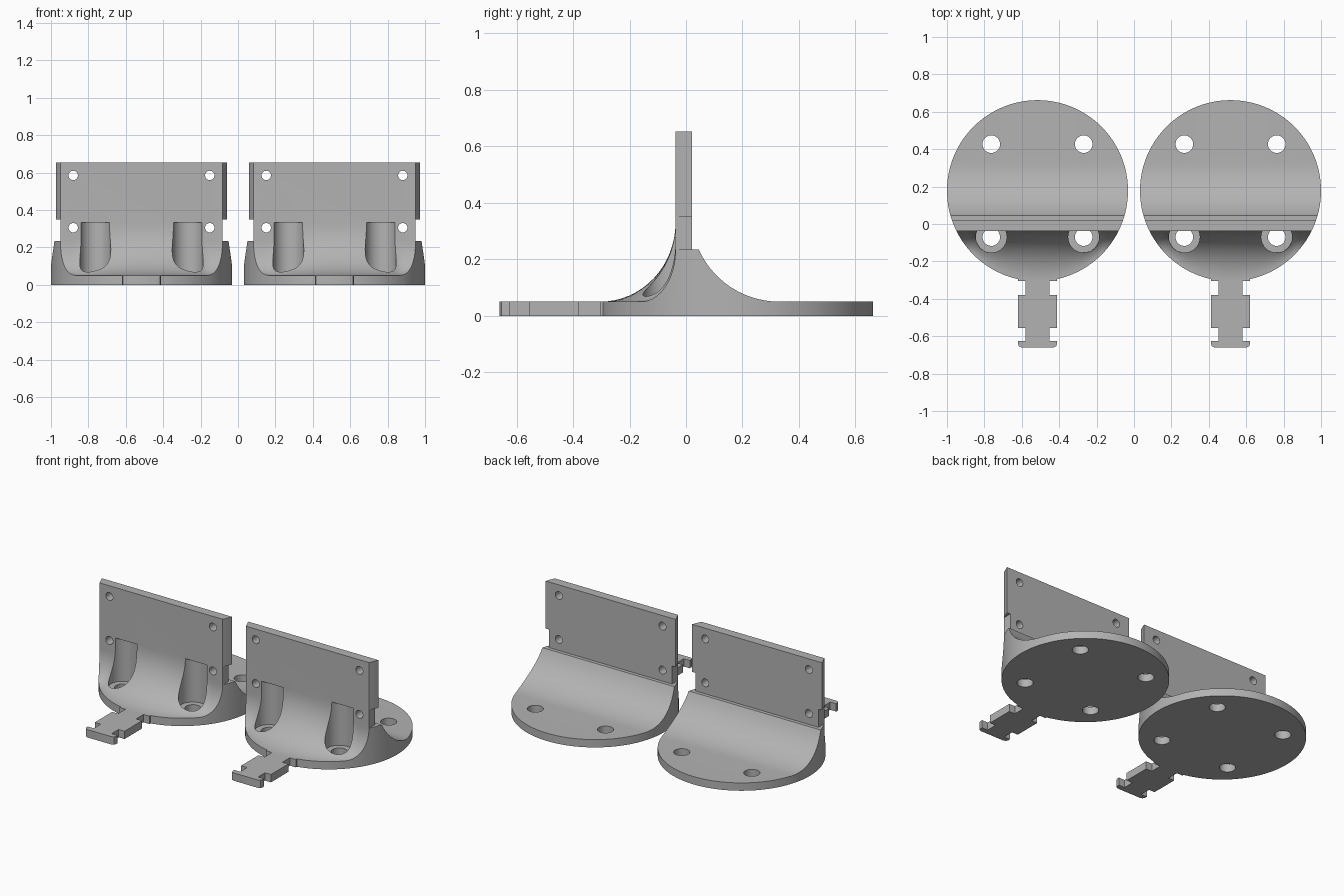
import bpy, bmesh, math

if "Cube" in bpy.data.objects:
    bpy.data.objects.remove(bpy.data.objects["Cube"])

R, CY, T = 0.484, 0.178, 0.05      # disc radius, disc centre y, base thickness
PF, PB = -0.037, 0.022             # plate front and back
grey = bpy.data.materials.new("grey plastic")
grey.diffuse_color = (0.45, 0.45, 0.45, 1)
grey.use_nodes = True
grey.node_tree.nodes["Principled BSDF"].inputs["Base Color"].default_value = grey.diffuse_color


def make(name, bm):
    bmesh.ops.recalc_face_normals(bm, faces=bm.faces)
    me = bpy.data.meshes.new(name)
    bm.to_mesh(me)
    bm.free()
    me.materials.append(grey)
    ob = bpy.data.objects.new(name, me)
    bpy.context.collection.objects.link(ob)
    return ob


def loft(name, sections):
    """Skin a list of equal-length closed loops and cap both ends."""
    bm = bmesh.new()
    rings = [[bm.verts.new(p) for p in s] for s in sections]
    n = len(rings[0])
    for a, b in zip(rings, rings[1:]):
        for i in range(n):
            j = (i + 1) % n
            bm.faces.new((a[i], a[j], b[j], b[i]))
    bm.faces.new(rings[0])
    bm.faces.new(rings[-1])
    return make(name, bm)


def cylinder(name, x, y, r, z0, z1, n=40):
    ring = [(x + r * math.cos(2 * math.pi * i / n), y + r * math.sin(2 * math.pi * i / n))
            for i in range(n)]
    return loft(name, [[(px, py, z) for px, py in ring] for z in (z0, z1)])


def boolean(ob, tool, op):
    m = ob.modifiers.new("cut", 'BOOLEAN')
    m.object, m.operation, m.solver = tool, op, 'EXACT'
    bpy.context.view_layer.objects.active = ob
    bpy.ops.object.modifier_apply(modifier=m.name)
    bpy.data.objects.remove(tool)


def section(x):
    """Side profile of the base with its rear and front fillets at x."""
    edge = CY - math.sqrt(max(R * R - x * x, 0))
    a = max(PF - edge - 0.003, 0.122)
    b = 0.185 + 0.095 * min(1, (a - 0.122) / 0.08)
    rr, end = 0.312, math.asin(0.285 / 0.312)
    pts = [(0.75, 0), (0.75, T)]
    for i in range(15):                                  # rear fillet
        t = end * i / 14
        pts.append((0.33 - rr * math.sin(t), T + rr * (1 - math.cos(t))))
    pts += [(0.0, 0.235), (0.0, T + b)]
    for i in range(17):                                  # front fillet
        t = math.pi / 2 * (1 - i / 16)
        pts.append((PF - a + a * math.sin(t), T + b * (1 - math.cos(t))))
    pts += [(-0.5, T), (-0.5, 0)]
    return [(x, y, z) for y, z in pts]


# filleted base trimmed to the round disc
N = 56
body = loft("bracket", [section(-0.52 + 1.04 * i / N) for i in range(N + 1)])
boolean(body, cylinder("trim", 0, CY, R, -0.1, 1, 128), 'INTERSECT')

# upright plate, notched at its lower ends and trimmed to the same disc
half = [(0.434, 0.02), (0.434, 0.35), (0.6, 0.35), (0.6, 0.653)]
outline = half + [(-x, z) for x, z in reversed(half)]
plate = loft("plate", [[(x, y, z) for x, z in outline] for y in (PF, PB)])
boolean(plate, cylinder("trim", 0, CY, R, -0.1, 1, 128), 'INTERSECT')
boolean(body, plate, 'UNION')

# stepped clip tab at the front
side = [(0.105, -0.25), (0.105, -0.305), (0.063, -0.305), (0.063, -0.38), (0.105, -0.38),
        (0.105, -0.555), (0.063, -0.555), (0.063, -0.625), (0.105, -0.625),
        (0.105, -0.64), (0.099, -0.654), (0.085, -0.66)]
outline = side + [(-x, y) for x, y in reversed(side)]
tab = loft("tab", [[(x, y, z) for x, y in outline] for z in (0, T)])
boolean(body, tab, 'UNION')

for s in (-1, 1):
    # screw holes through the disc, with driver pockets in the front fillet
    boolean(body, cylinder("pocket", s * 0.247, -0.07, 0.083, T, 0.332), 'DIFFERENCE')
    boolean(body, cylinder("hole", s * 0.247, -0.07, 0.047, -0.1, 0.1), 'DIFFERENCE')
    boolean(body, cylinder("hole", s * 0.247, 0.427, 0.047, -0.1, 0.2), 'DIFFERENCE')
    # mounting holes through the plate
    for z in (0.305, 0.585):
        ring = [(s * 0.365 + 0.025 * math.cos(k * math.pi / 12),
                 z + 0.025 * math.sin(k * math.pi / 12)) for k in range(24)]
        hole = loft("hole", [[(x, y, h) for x, h in ring] for y in (-0.2, 0.2)])
        boolean(body, hole, 'DIFFERENCE')

# smooth curved walls, keep edges crisp
bpy.ops.object.select_all(action='DESELECT')
body.select_set(True)
bpy.context.view_layer.objects.active = body
bpy.ops.object.shade_smooth_by_angle(angle=math.radians(25))

# matching pair
twin = body.copy()
bpy.context.collection.objects.link(twin)
body.name, twin.name = "left_bracket", "right_bracket"
body.location.x, twin.location.x = -0.516, 0.516
